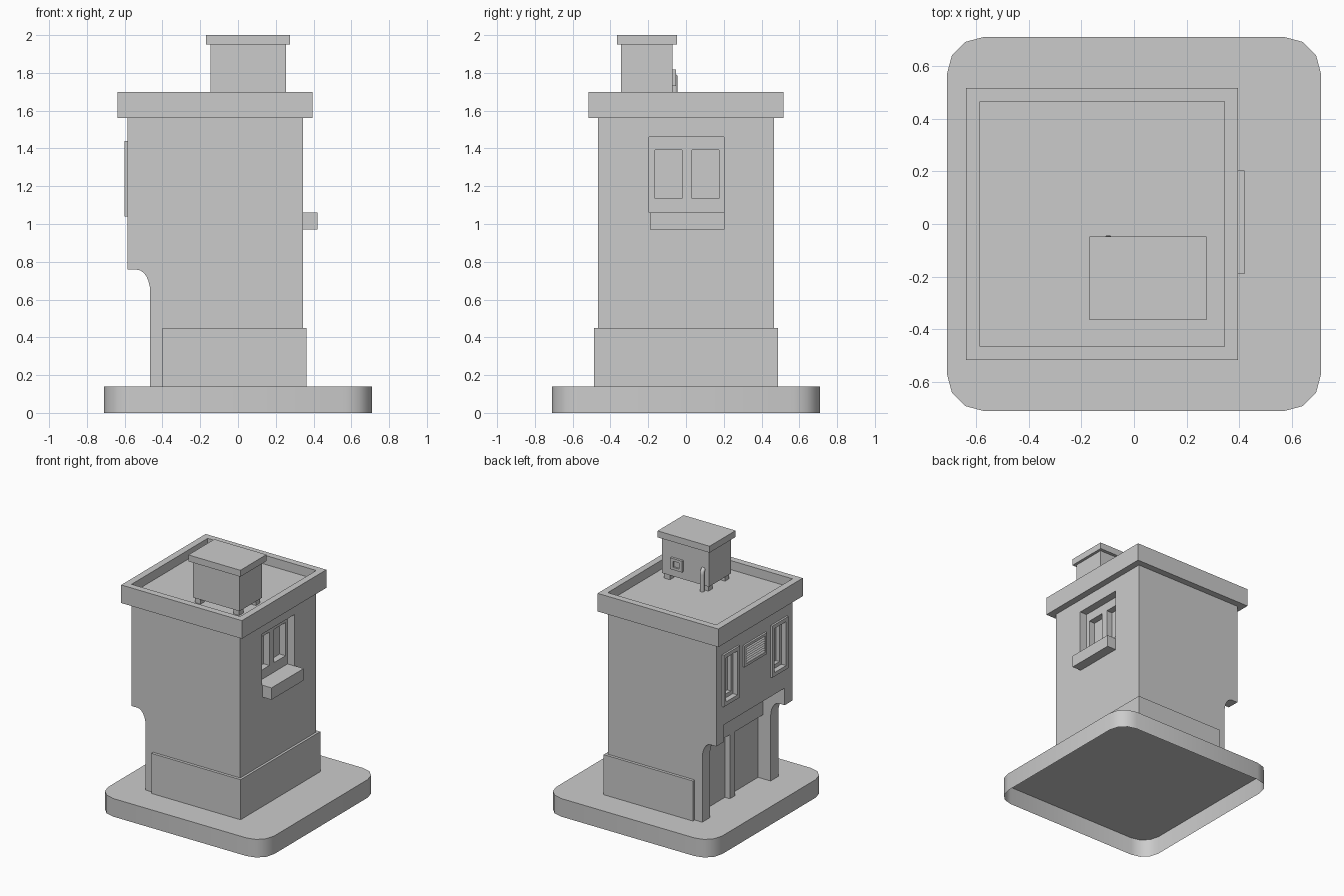
import bpy, bmesh, math
from mathutils import Vector

if "Cube" in bpy.data.objects:
    bpy.data.objects.remove(bpy.data.objects["Cube"])


def add_mesh(name, bm):
    bmesh.ops.recalc_face_normals(bm, faces=bm.faces[:])
    me = bpy.data.meshes.new(name)
    bm.to_mesh(me)
    bm.free()
    ob = bpy.data.objects.new(name, me)
    bpy.context.collection.objects.link(ob)
    return ob


def prism(name, pts, vec):
    """Extrude a closed polygon of 3D points along vec."""
    bm = bmesh.new()
    face = bm.faces.new([bm.verts.new(p) for p in pts])
    ext = bmesh.ops.extrude_face_region(bm, geom=[face], use_keep_orig=True)
    verts = [g for g in ext["geom"] if isinstance(g, bmesh.types.BMVert)]
    bmesh.ops.translate(bm, verts=verts, vec=Vector(vec))
    return add_mesh(name, bm)


def box(name, x0, x1, y0, y1, z0, z1):
    return prism(name, [(x0, y0, z0), (x1, y0, z0), (x1, y1, z0), (x0, y1, z0)], (0, 0, z1 - z0))


def cut(ob, *cutters):
    bpy.context.view_layer.objects.active = ob
    for c in cutters:
        m = ob.modifiers.new("cut", 'BOOLEAN')
        m.operation, m.solver, m.object = 'DIFFERENCE', 'EXACT', c
        bpy.ops.object.modifier_apply(modifier=m.name)
        bpy.data.objects.remove(c, do_unlink=True)


def open_bottom(ob, z):
    """Remove the faces lying flat at height z."""
    bm = bmesh.new()
    bm.from_mesh(ob.data)
    low = [f for f in bm.faces if all(abs(v.co.z - z) < 1e-3 for v in f.verts)]
    bmesh.ops.delete(bm, geom=low, context='FACES')
    bm.to_mesh(ob.data)
    bm.free()


# base plate: rounded square, open underneath
R, H = 0.14, 0.71
pts = []
for k, (sx, sy) in enumerate([(1, 1), (-1, 1), (-1, -1), (1, -1)]):
    for i in range(4):
        a = math.radians(90 * k + 30 * i)
        pts.append((sx * (H - R) + R * math.cos(a), sy * (H - R) + R * math.sin(a), 0))
plate = prism("base_plate", pts, (0, 0, 0.14))
open_bottom(plate, 0)
bpy.ops.object.select_all(action='DESELECT')
plate.select_set(True)
bpy.context.view_layer.objects.active = plate
bpy.ops.object.shade_smooth_by_angle(angle=math.radians(40))

# main tower with curved overhang, entrance recess and window openings
body = box("tower_body", -0.585, 0.344, -0.465, 0.465, 0.14, 1.56)
arc = [(-0.535 + 0.07 * math.cos(math.radians(15 * i)), -0.6,
        0.64 + 0.118 * math.sin(math.radians(15 * i))) for i in range(7)]
overhang = prism("c", [(-0.7, -0.6, 0.1), (-0.465, -0.6, 0.1)] + arc + [(-0.7, -0.6, 0.758)], (0, 1.2, 0))
cut(body, overhang, box("c", -0.7, -0.358, -0.37, 0.37, 0.1, 0.89))
cut(body, box("c", 0.284, 0.5, -0.195, 0.2, 1.062, 1.46))
for y0, y1 in ((-0.165, -0.022), (0.032, 0.175)):
    cut(body, box("c", 0.234, 0.4, y0, y1, 1.135, 1.392))
for s in (-1, 1):
    y = s * 0.297
    cut(body, box("c", -0.7, -0.56, y - 0.07, y + 0.07, 1.07, 1.41),
        box("c", -0.7, -0.53, y - 0.045, y + 0.045, 1.1, 1.38))
open_bottom(body, 0.14)

# plinth wrapping three sides
plinth = prism("plinth", [(-0.4, -0.487, 0.14), (0.363, -0.487, 0.14), (0.363, 0.487, 0.14),
                          (-0.4, 0.487, 0.14), (-0.4, 0.45, 0.14), (0.33, 0.45, 0.14),
                          (0.33, -0.45, 0.14), (-0.4, -0.45, 0.14)], (0, 0, 0.31))
open_bottom(plinth, 0.14)

# roof parapet with sunken deck
FLOOR = 1.63
parapet = box("roof_parapet", -0.638, 0.395, -0.516, 0.516, 1.56, 1.7)
cut(parapet, box("c", -0.585, 0.344, -0.465, 0.465, FLOOR, 1.8))

# entrance lintel and centre post
box("entrance_lintel", -0.4, -0.35, -0.37, 0.37, 0.635, 0.89)
box("entrance_post", -0.4, -0.35, -0.03, 0.035, 0.14, 0.635)

# raised window frames over the entrance
for s in (-1, 1):
    y = s * 0.297
    fr = box("upper_window_frame", -0.6, -0.58, y - 0.098, y + 0.098, 1.04, 1.44)
    cut(fr, box("c", -0.7, -0.5, y - 0.07, y + 0.07, 1.07, 1.41))

# louvred vent between the windows
vent = box("vent_frame", -0.6, -0.58, -0.135, 0.14, 1.25, 1.415)
cut(vent, box("c", -0.7, -0.59, -0.113, 0.118, 1.27, 1.395))
for i in range(7):
    z = 1.272 + i * 0.0175
    prism("vent_slat", [(-0.588, -0.113, z), (-0.599, -0.113, z), (-0.588, -0.113, z + 0.016)],
          (0, 0.231, 0))

# sill under the side window
box("window_sill", 0.344, 0.42, -0.19, 0.203, 0.97, 1.062)

# rooftop tank: box, cap and four feet
box("tank_body", -0.145, 0.255, -0.345, -0.072, 1.67, 1.95)
box("tank_cap", -0.169, 0.276, -0.365, -0.047, 1.95, 2.0)
for x in (-0.11, 0.22):
    for y in (-0.31, -0.107):
        box("tank_foot", x - 0.025, x + 0.025, y - 0.025, y + 0.025, FLOOR, 1.67)

# small hatch frame on the tank
hatch = box("tank_hatch", 0.072, 0.172, -0.075, -0.053, 1.73, 1.817)
cut(hatch, box("c", 0.095, 0.149, -0.065, 0, 1.75, 1.797))

# bent drain pipe from tank to deck
cu = bpy.data.curves.new("drain_pipe", 'CURVE')
cu.dimensions = '3D'
cu.bevel_depth, cu.bevel_resolution, cu.use_fill_caps = 0.018, 1, True
path = [(-0.085, 1.795), (-0.07, 1.793), (-0.061, 1.78), (-0.06, 1.76), (-0.06, FLOOR)]
sp = cu.splines.new('POLY')
sp.points.add(len(path) - 1)
for p, (y, z) in zip(sp.points, path):
    p.co = (-0.098, y, z, 1)
pipe = bpy.data.objects.new("drain_pipe", cu)
bpy.context.collection.objects.link(pipe)
bpy.ops.object.select_all(action='DESELECT')
pipe.select_set(True)
bpy.context.view_layer.objects.active = pipe
bpy.ops.object.convert(target='MESH')
